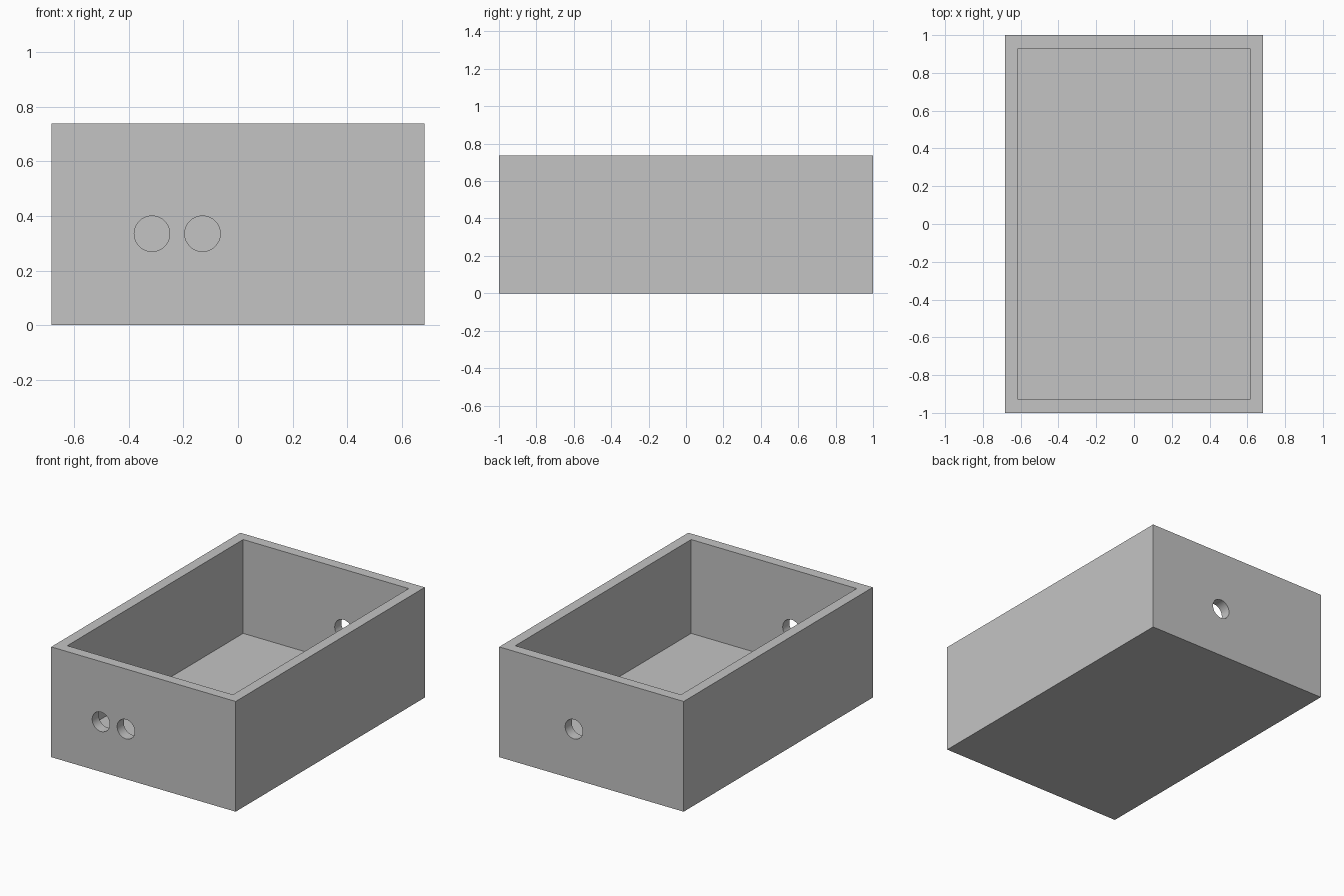
import bpy
import math

if "Cube" in bpy.data.objects:
    bpy.data.objects.remove(bpy.data.objects["Cube"], do_unlink=True)

WIDTH, LENGTH, HEIGHT = 1.366, 2.0, 0.738
WALL, FLOOR = 0.07, 0.11
HOLE_RADIUS, HOLE_Z = 0.065, 0.335

# Single plain grey
grey = bpy.data.materials.new("light_grey")
grey.use_nodes = True
colour = (0.55, 0.55, 0.55, 1)
grey.diffuse_color = colour
grey.node_tree.nodes["Principled BSDF"].inputs["Base Color"].default_value = colour


def block(name, size, bottom):
    bpy.ops.mesh.primitive_cube_add(size=1, location=(0, 0, bottom + size[2] / 2))
    obj = bpy.context.object
    obj.name = name
    obj.scale = size
    bpy.ops.object.transform_apply(location=True, rotation=True, scale=True)
    obj.data.materials.append(grey)
    return obj


def hole_cutter(x, y):
    bpy.ops.mesh.primitive_cylinder_add(
        vertices=64, radius=HOLE_RADIUS, depth=WALL * 4,
        location=(x, y, HOLE_Z), rotation=(math.pi / 2, 0, 0))
    obj = bpy.context.object
    obj.name = "hole_cutter"
    obj.data.materials.append(grey)
    return obj


def cut(target, cutter):
    cutter.hide_render = True
    mod = target.modifiers.new("cut", 'BOOLEAN')
    mod.operation = 'DIFFERENCE'
    mod.solver = 'EXACT'
    mod.object = cutter
    bpy.ops.object.select_all(action='DESELECT')
    bpy.context.view_layer.objects.active = target
    target.select_set(True)
    bpy.ops.object.modifier_apply(modifier=mod.name)
    bpy.data.objects.remove(cutter, do_unlink=True)


# Open box: outer block with the cavity removed
box = block("open_box", (WIDTH, LENGTH, HEIGHT), 0)
cut(box, block("cavity_cutter", (WIDTH - 2 * WALL, LENGTH - 2 * WALL, HEIGHT), FLOOR))

# Two holes in the front wall, one in the back wall
wall_y = LENGTH / 2 - WALL / 2
for x, y in ((-0.315, -wall_y), (-0.13, -wall_y), (0.13, wall_y)):
    cut(box, hole_cutter(x, y))

bpy.ops.object.shade_smooth_by_angle(angle=math.radians(30))
